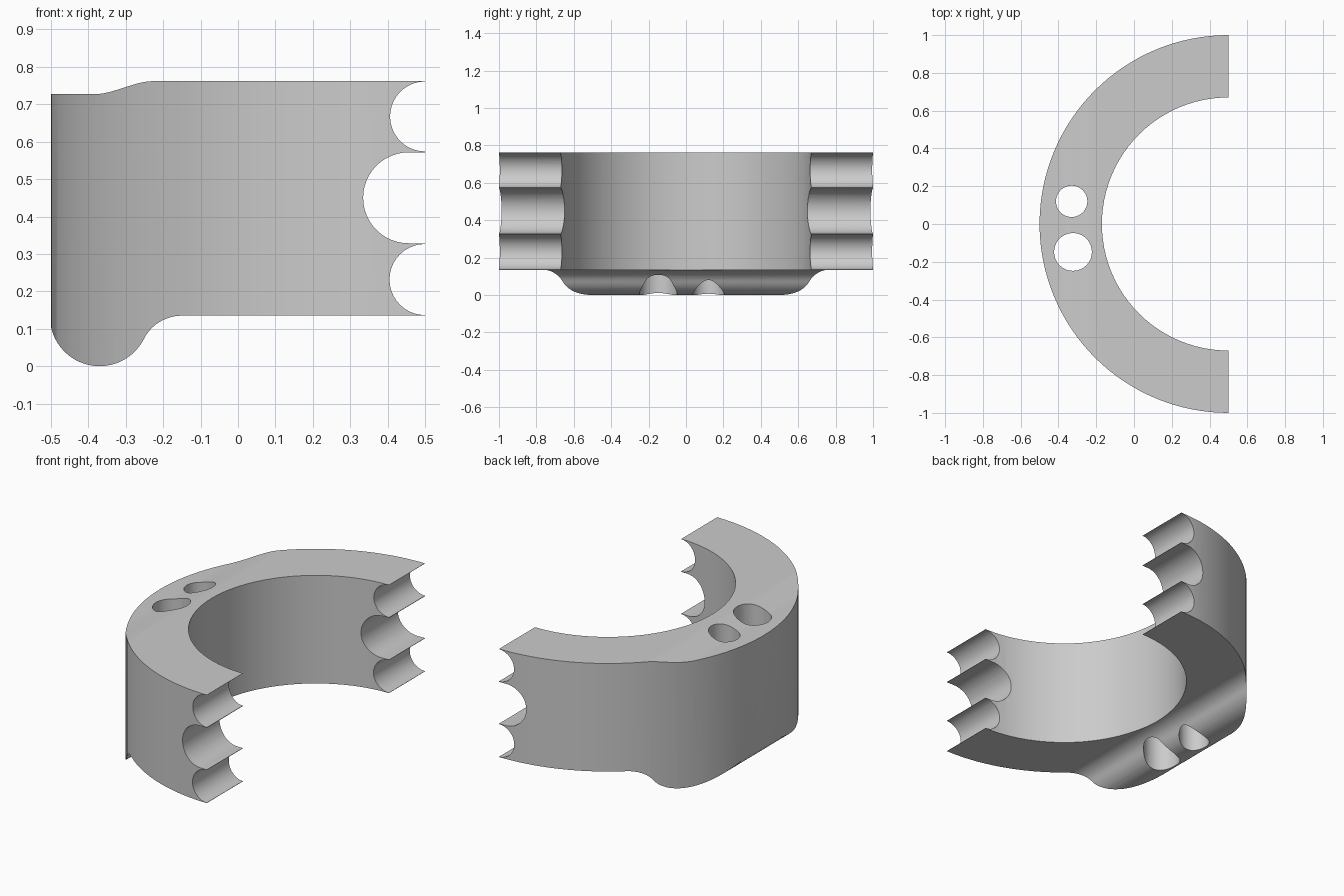
import bpy, bmesh, math
from mathutils import Vector

if "Cube" in bpy.data.objects:
    bpy.data.objects.remove(bpy.data.objects["Cube"])


def arc(cx, cz, r, a0, a1, n=20):
    return [(cx + r * math.cos(math.radians(a0 + (a1 - a0) * i / n)),
             cz + r * math.sin(math.radians(a0 + (a1 - a0) * i / n))) for i in range(n + 1)]


def cylinder(name, x, y, r, n):
    bpy.ops.mesh.primitive_cylinder_add(vertices=n, radius=r, depth=3, location=(x, y, 0.4))
    ob = bpy.context.object
    ob.name = name
    ob.hide_render = True
    return ob


# side profile, counter-clockwise in x-z
profile = arc(-0.37, 0.133, 0.133, 180, 333, 28)            # rounded lower lip
profile += arc(-0.15, 0.021, 0.114, 153, 90, 12)[1:]        # fillet under the body
profile += [(0.5, 0.135)]
profile += arc(0.5, 0.2315, 0.095, 270, 90)                 # lower scallop
profile += [(0.5, 0.3285)] + arc(0.456, 0.45, 0.1215, 270, 90, 24) + [(0.5, 0.5715)]
profile += arc(0.5, 0.6675, 0.0935, 270, 90)                # upper scallop
profile += [(0.5, 0.762)]
for i in range(13):                                         # step on the top
    t = 1 - i / 12
    profile.append((-0.385 + 0.16 * t, 0.727 + 0.035 * t * t * (3 - 2 * t)))
profile += [(-0.503, 0.727)]

# extrude the profile across the whole width
bm = bmesh.new()
face = bm.faces.new([bm.verts.new((x, -1.2, z)) for x, z in profile])
ext = bmesh.ops.extrude_face_region(bm, geom=[face])
bmesh.ops.translate(bm, vec=Vector((0, 2.4, 0)),
                    verts=[v for v in ext["geom"] if isinstance(v, bmesh.types.BMVert)])
bmesh.ops.recalc_face_normals(bm, faces=bm.faces)
mesh = bpy.data.meshes.new("half_ring_body")
bm.to_mesh(mesh)
bm.free()
body = bpy.data.objects.new("half_ring_body", mesh)
bpy.context.collection.objects.link(body)

# trim to the ring outline, open the bore and drill two holes
cuts = [(cylinder("outer_trim", 0.5, 0, 1.0, 128), 'INTERSECT'),
        (cylinder("bore_cutter", 0.5, 0, 0.67, 96), 'DIFFERENCE'),
        (cylinder("small_hole_cutter", -0.33, 0.12, 0.083, 40), 'DIFFERENCE'),
        (cylinder("large_hole_cutter", -0.323, -0.148, 0.1, 40), 'DIFFERENCE')]
bpy.ops.object.select_all(action='DESELECT')
bpy.context.view_layer.objects.active = body
body.select_set(True)
for cutter, op in cuts:
    mod = body.modifiers.new(cutter.name, 'BOOLEAN')
    mod.operation, mod.object, mod.solver = op, cutter, 'EXACT'
    bpy.ops.object.modifier_apply(modifier=mod.name)
    bpy.data.objects.remove(cutter)
bpy.ops.object.shade_smooth_by_angle(angle=math.radians(30))
